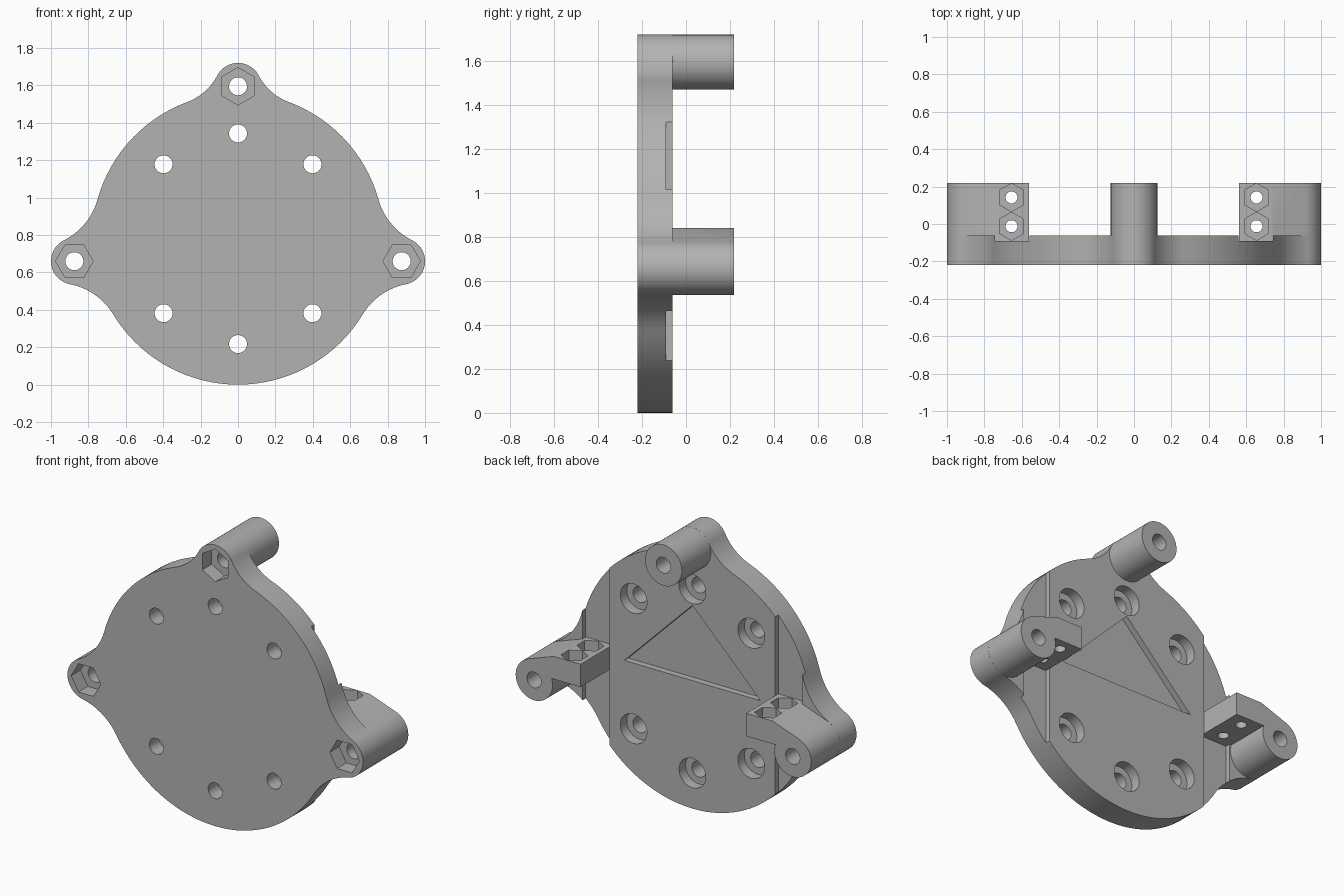
import bpy, bmesh, math
from mathutils import Vector as V

cube = bpy.data.objects.get("Cube")
if cube:
    bpy.data.objects.remove(cube, do_unlink=True)

grey = bpy.data.materials.new("plain_grey")
grey.use_nodes = True
grey.diffuse_color = (0.45, 0.45, 0.45, 1)
grey.node_tree.nodes["Principled BSDF"].inputs["Base Color"].default_value = (0.45, 0.45, 0.45, 1)

FRONT, FACE, BACK = -0.22, -0.062, 0.218      # depths of plate front, plate back, post ends
DISC, DISC_R = V((0, 0.78)), 0.78
TOP_EAR, SIDE_EAR, EAR_R = V((0, 1.595)), V((0.875, 0.66)), 0.125
HOLE_R = 0.048


def prism(name, pts, lo, hi, axis="Y"):
    """Extrude a flat outline along Y (points are x, z) or along Z (points are x, y)."""
    def place(p, d):
        return (p[0], d, p[1]) if axis == "Y" else (p[0], p[1], d)
    bm = bmesh.new()
    rings = [[bm.verts.new(place(p, d)) for p in pts] for d in (lo, hi)]
    for ring in rings:
        bm.faces.new(ring)
    n = len(pts)
    for i in range(n):
        j = (i + 1) % n
        bm.faces.new((rings[0][i], rings[0][j], rings[1][j], rings[1][i]))
    bmesh.ops.recalc_face_normals(bm, faces=bm.faces)
    mesh = bpy.data.meshes.new(name)
    bm.to_mesh(mesh)
    bm.free()
    mesh.materials.append(grey)
    ob = bpy.data.objects.new(name, mesh)
    bpy.context.collection.objects.link(ob)
    return ob


def ngon(c, r, n=48, turn=0.0):
    return [(c[0] + r * math.cos(turn + math.tau * i / n),
             c[1] + r * math.sin(turn + math.tau * i / n)) for i in range(n)]


def box(x0, x1, y0, y1):
    return [(x0, y0), (x1, y0), (x1, y1), (x0, y1)]


def arc(c, r, start, end):
    """Points on the shorter arc between the directions of two points."""
    a = math.atan2(*(start - c).yx)
    b = math.atan2(*(end - c).yx)
    d = (b - a + math.pi) % math.tau - math.pi
    n = max(6, int(abs(d) / 0.06))
    return [c + r * V((math.cos(a + d * i / n), math.sin(a + d * i / n))) for i in range(n + 1)]


def fillet(ear, f, side):
    """Centre and both tangent points of a hollow arc between disc and ear."""
    line = ear - DISC
    dist, ra, rb = line.length, DISC_R + f, EAR_R + f
    along = (dist ** 2 + ra ** 2 - rb ** 2) / (2 * dist)
    off = math.sqrt(ra ** 2 - along ** 2)
    u = line.normalized()
    c = DISC + u * along + V((-u.y, u.x)) * off * side
    return c, DISC + (c - DISC).normalized() * DISC_R, ear + (c - ear).normalized() * EAR_R


def combine(body, tool, op):
    mod = body.modifiers.new(op, "BOOLEAN")
    mod.operation, mod.solver, mod.object = op, "EXACT", tool
    bpy.ops.object.select_all(action="DESELECT")
    bpy.context.view_layer.objects.active = body
    body.select_set(True)
    bpy.ops.object.modifier_apply(modifier=mod.name)
    bpy.data.objects.remove(tool, do_unlink=True)


# Plate outline: right half, then mirrored
low_c, low_d, low_e = fillet(SIDE_EAR, 0.35, -1)
up_c, up_d, up_e = fillet(SIDE_EAR, 0.35, 1)
top_c, top_d, top_e = fillet(TOP_EAR, 0.3, -1)
spans = [(DISC, DISC_R, V((0, 0)), low_d), (low_c, 0.35, low_d, low_e),
         (SIDE_EAR, EAR_R, low_e, up_e), (up_c, 0.35, up_e, up_d),
         (DISC, DISC_R, up_d, top_d), (top_c, 0.3, top_d, top_e),
         (TOP_EAR, EAR_R, top_e, V((0, 2)))]
half = []
for span in spans:
    pts = arc(*span)
    half += pts if not half else pts[1:]
outline = half + [V((-p.x, p.y)) for p in reversed(half[1:-1])]
plate = prism("mounting_plate", outline, FRONT, FACE)

# Vertical grooves in the back of the plate
for s in (-1, 1):
    combine(plate, prism("groove_cutter", box(s * 0.56, s * 0.743, -1, 3), -0.092, 0.5), "DIFFERENCE")

# Triangular recess
combine(plate, prism("recess_cutter", [(-0.46, 0.783), (0.46, 0.783), (0, 1.243)], -0.1, 0.5), "DIFFERENCE")

# Posts, and nut blocks that slope down onto the side posts
combine(plate, prism("top_post", ngon(TOP_EAR, EAR_R - 0.0003, 64), -0.15, BACK), "UNION")
for s in (-1, 1):
    to_corner = V((0.74, 0.84)) - SIDE_EAR
    a = math.atan2(to_corner.y, to_corner.x) - math.acos(EAR_R / to_corner.length)
    b = math.pi - math.asin(0.04 / EAR_R)
    round_part = [SIDE_EAR + (EAR_R - 0.0003) * V((math.cos(t), math.sin(t)))
                  for t in (b + (a + math.tau - b) * i / 48 for i in range(49))]
    profile = [(0.74, 0.84), (0.5602, 0.84), (0.5602, 0.70)] + [tuple(p) for p in round_part]
    combine(plate, prism("side_post", [(s * x, z) for x, z in profile], -0.15, BACK), "UNION")

# Screw holes with counterbores
spots = [DISC + 0.563 * V((math.cos(math.radians(d)), math.sin(math.radians(d))))
         for d in (45, 90, 135, 225, 270, 315)]
for c in spots:
    combine(plate, prism("hole_cutter", ngon(c, HOLE_R), -0.5, 0.5), "DIFFERENCE")
    combine(plate, prism("counterbore_cutter", ngon(c, 0.09), -0.125, 0.1), "DIFFERENCE")

# Post bores with hexagonal nut pockets at the front
for c, turn in ((TOP_EAR, math.pi / 6), (SIDE_EAR, 0), (V((-SIDE_EAR.x, SIDE_EAR.y)), 0)):
    combine(plate, prism("bore_cutter", ngon(c, HOLE_R), -0.5, 0.5), "DIFFERENCE")
    combine(plate, prism("pocket_cutter", ngon(c, 0.1, 6, turn), -0.5, -0.13), "DIFFERENCE")

# Upright bores and nut pockets in the blocks
for s in (-1, 1):
    for y in (0.142, -0.012):
        c = (s * 0.655, y)
        combine(plate, prism("block_bore_cutter", ngon(c, 0.032, 32), 0.6, 1, "Z"), "DIFFERENCE")
        combine(plate, prism("block_pocket_cutter", ngon(c, 0.0755, 6, math.pi / 6), 0.775, 1, "Z"),
                "DIFFERENCE")

bpy.ops.object.select_all(action="DESELECT")
bpy.context.view_layer.objects.active = plate
plate.select_set(True)
bpy.ops.object.shade_smooth_by_angle(angle=math.radians(25))
